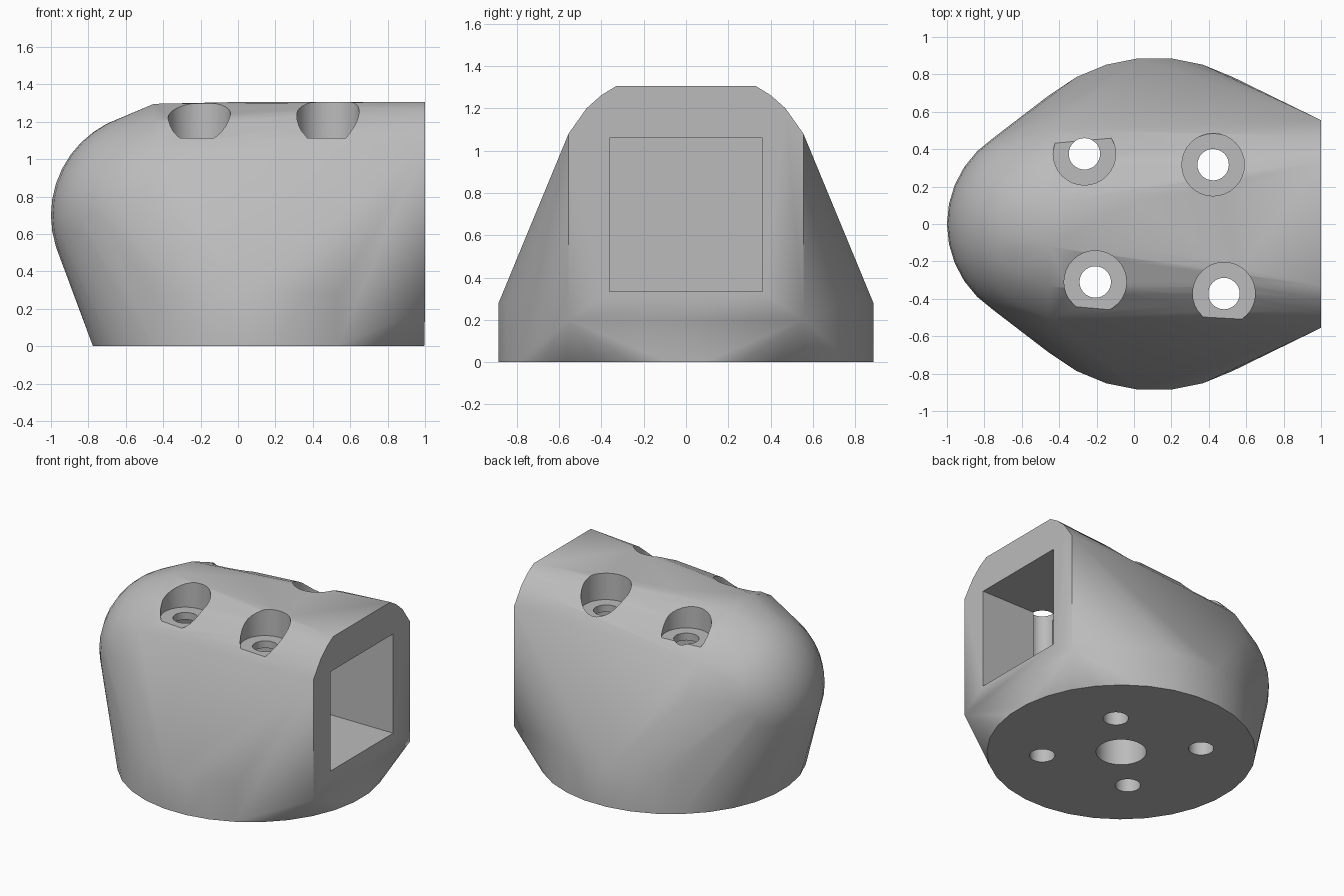
import bpy, bmesh, math
from mathutils import Matrix, Vector

if "Cube" in bpy.data.objects:
    bpy.data.objects.remove(bpy.data.objects["Cube"])

grey = bpy.data.materials.new("light_grey")
grey.diffuse_color = (0.5, 0.5, 0.5, 1)
grey.use_nodes = True
grey.node_tree.nodes["Principled BSDF"].inputs["Base Color"].default_value = grey.diffuse_color


def ring(radius, sides):
    """Regular polygon with a flat side at the top."""
    return [(radius * math.cos(2 * math.pi * (i + 0.5) / sides),
             radius * math.sin(2 * math.pi * (i + 0.5) / sides)) for i in range(sides)]


def finish(bm, name):
    bmesh.ops.recalc_face_normals(bm, faces=bm.faces[:])
    mesh = bpy.data.meshes.new(name)
    bm.to_mesh(mesh)
    bm.free()
    mesh.materials.append(grey)
    ob = bpy.data.objects.new(name, mesh)
    bpy.context.collection.objects.link(ob)
    return ob


# Housing: hull stretched over a base disc, a round nose, motor rings and the end plate
pts = [Vector((0.11 + x, y, z)) for z in (0, 0.28) for x, y in ring(0.89, 32)]
for x, r in ((-0.45, 0.607), (0.0, 0.617)):
    pts += [Vector((x, a, 0.7 + b)) for a, b in ring(r, 16)]
for y, z in ((0.555, 0.2), (0.555, 1.08), (0.47, 1.2), (0.40, 1.262), (0.33, 1.305)):
    pts += [Vector((1, s * y, z)) for s in (-1, 1)]
bm = bmesh.new()
bmesh.ops.create_uvsphere(bm, u_segments=32, v_segments=20, radius=0.55,
                          matrix=Matrix.Translation((-0.45, 0, 0.7)))
for p in pts:
    bm.verts.new(p)
res = bmesh.ops.convex_hull(bm, input=bm.verts[:])
inside = {g for g in res["geom_interior"] + res["geom_unused"] if isinstance(g, bmesh.types.BMVert)}
bmesh.ops.delete(bm, geom=list(inside), context='VERTS')
loose = [v for v in bm.verts if not v.link_faces]
bmesh.ops.delete(bm, geom=loose, context='VERTS')
bmesh.ops.dissolve_limit(bm, angle_limit=math.radians(0.3), verts=bm.verts[:], edges=bm.edges[:])
housing = finish(bm, "motor_housing")


def cut(bm, name):
    cutter = finish(bm, name)
    cutter.hide_render = True
    mod = housing.modifiers.new(name, 'BOOLEAN')
    mod.operation = 'DIFFERENCE'
    mod.solver = 'EXACT'
    mod.object = cutter
    bpy.context.view_layer.objects.active = housing
    bpy.ops.object.modifier_apply(modifier=name)
    bpy.data.objects.remove(cutter)


def cut_hole(name, x, y, radius, z0, z1):
    bm = bmesh.new()
    bmesh.ops.create_cone(bm, cap_ends=True, segments=32, radius1=radius, radius2=radius,
                          depth=z1 - z0, matrix=Matrix.Translation((x, y, (z0 + z1) / 2)))
    cut(bm, name)


# Square motor pocket, open at the right end
bm = bmesh.new()
bmesh.ops.create_cube(bm, size=1, matrix=Matrix.Translation((0.325, 0, 0.6975))
                      @ Matrix.Diagonal((1.55, 0.725, 0.725, 1)))
cut(bm, "motor_pocket")

# Shaft hole in the floor
cut_hole("shaft_hole", 0.11, 0, 0.167, -0.2, 0.6)

# Four screw holes with counterbores
for x, y in ((-0.265, 0.375), (0.423, 0.317), (-0.207, -0.31), (0.481, -0.372)):
    cut_hole("screw_hole", x, y, 0.084, -0.2, 1.6)
    cut_hole("counterbore", x, y, 0.167, 1.112, 1.61)

# Smooth shading with sharp edges kept
bpy.context.view_layer.objects.active = housing
housing.select_set(True)
bpy.ops.object.shade_smooth_by_angle(angle=math.radians(30))
